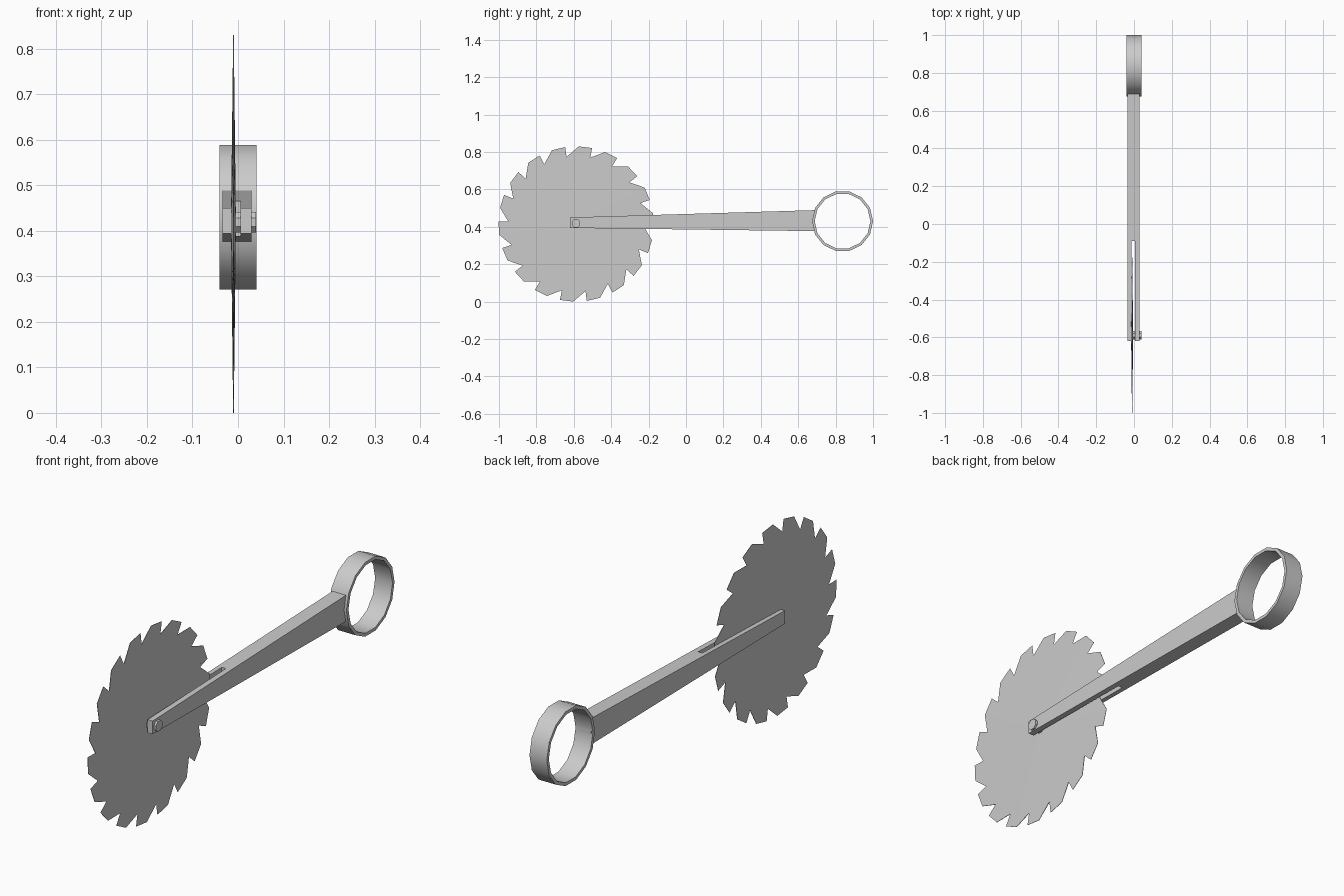
import bpy, bmesh
from math import cos, sin, radians, pi

if "Cube" in bpy.data.objects:
    bpy.data.objects.remove(bpy.data.objects["Cube"])


def make(name, verts, faces, smooth=False):
    mesh = bpy.data.meshes.new(name)
    mesh.from_pydata(verts, [], faces)
    bm = bmesh.new()
    bm.from_mesh(mesh)
    bmesh.ops.recalc_face_normals(bm, faces=bm.faces)
    bm.to_mesh(mesh)
    bm.free()
    obj = bpy.data.objects.new(name, mesh)
    bpy.context.collection.objects.link(obj)
    if smooth:
        bpy.context.view_layer.objects.active = obj
        obj.select_set(True)
        bpy.ops.object.shade_smooth_by_angle(angle=radians(30))
        obj.select_set(False)
    return obj


def sides(n):
    # quads joining a loop of n verts to the next loop of n verts
    return [(i, (i + 1) % n, (i + 1) % n + n, i + n) for i in range(n)]


BY, BZ, BX, R = -0.588, 0.415, -0.01, 0.415

# Saw blade: hooked teeth, thickest at the hub, thin at the rim
TEETH = 18
outline = []
for t in range(TEETH):
    base = t * 360 / TEETH
    for ang, rad in ((-2, R), (8, R), (21, R * 0.845)):
        a = radians(base + ang)
        outline.append((BY + rad * cos(a), BZ + rad * sin(a), rad))
n = len(outline)
verts = []
for s in (-1, 1):
    for y, z, rad in outline:
        verts.append((BX + s * (0.0055 - 0.0048 * rad / R), y, z))
verts += [(BX - 0.0055, BY, BZ), (BX + 0.0055, BY, BZ)]
faces = sides(n)
for i in range(n):
    j = (i + 1) % n
    faces += [(i, j, 2 * n), (n + i, n + j, 2 * n + 1)]
make("saw_blade", verts, faces)

# Tapered arm, forked around the blade
Y0, Y1 = -0.62, 0.69
plan = [(-0.034, Y0), (-0.014, Y0), (-0.014, -0.09), (0.006, -0.09),
        (0.006, Y0), (0.03, Y0), (0.03, Y1), (-0.034, Y1)]


def level(y, z0, z1):
    return z0 + (z1 - z0) * (y - Y0) / (Y1 - Y0)


verts = [(x, y, level(y, 0.394, 0.377)) for x, y in plan]
verts += [(x, y, level(y, 0.45, 0.489)) for x, y in plan]
make("arm", verts, sides(8) + [tuple(range(8)), tuple(range(8, 16))])

# Axle pin through the hub and one fork prong
verts = [(x, BY + 0.024 * cos(i * pi / 4 + pi / 8), 0.419 + 0.024 * sin(i * pi / 4 + pi / 8))
         for x in (-0.012, 0.039) for i in range(8)]
make("axle_pin", verts, sides(8) + [tuple(range(8)), tuple(range(8, 16))])

# Ring at the other end of the arm
S = 14
verts = [(x, 0.837 + r * cos(2 * pi * i / S), 0.43 + r * sin(2 * pi * i / S))
         for r, x in ((0.163, -0.041), (0.163, 0.041), (0.149, 0.041), (0.149, -0.041))
         for i in range(S)]
faces = []
for k in range(4):
    for i in range(S):
        j = (i + 1) % S
        m = (k + 1) % 4
        faces.append((k * S + i, k * S + j, m * S + j, m * S + i))
make("ring", verts, faces, smooth=True)
